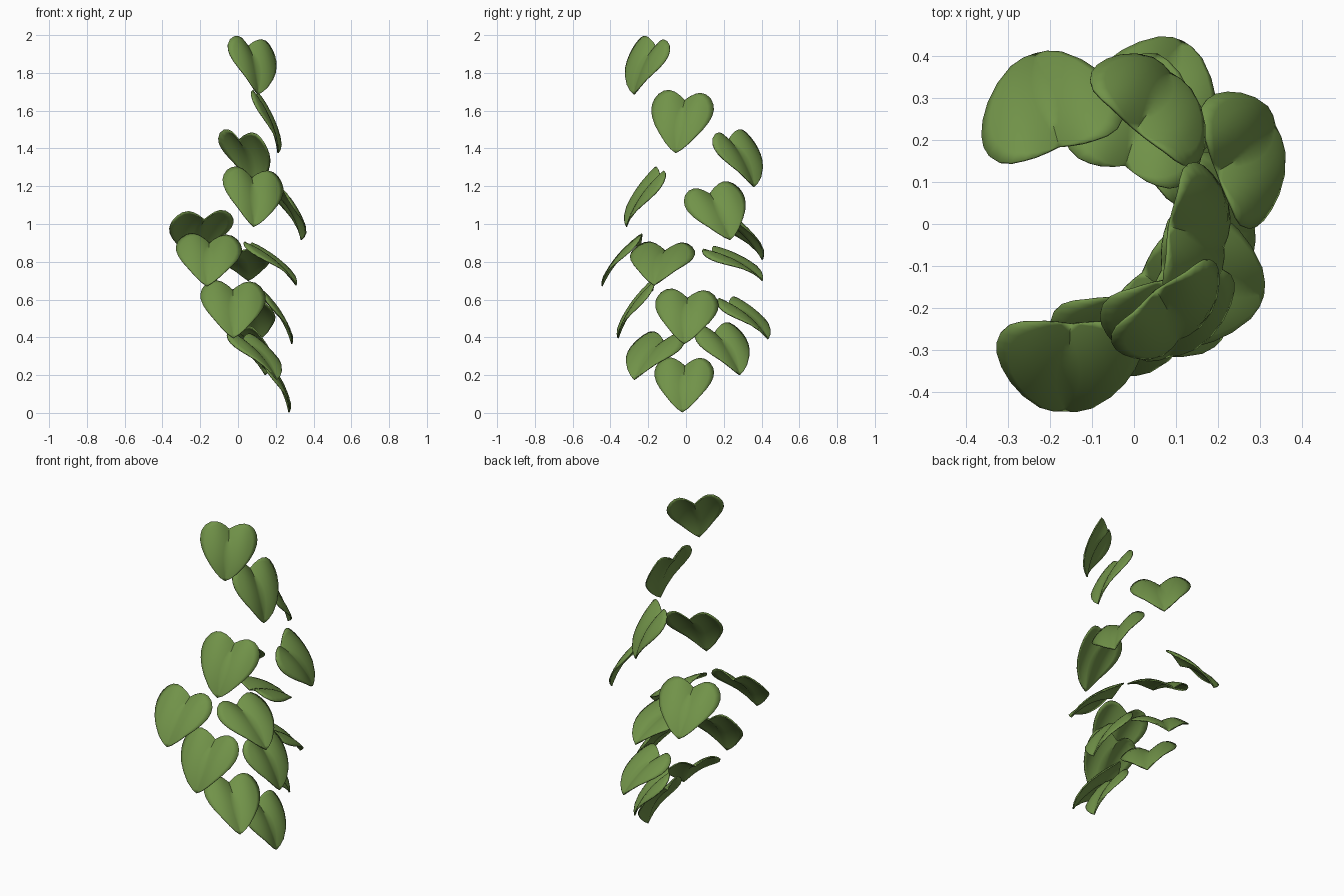
import bpy, bmesh, math
from mathutils import Vector

green = bpy.data.materials.new("leaf green")
green.diffuse_color = (0.165, 0.29, 0.066, 1)

# half outline of the heart: (share of half width, share of length), tip to notch
OUTLINE = [(0, 0), (.17, .045), (.36, .125), (.6, .27), (.78, .4), (.91, .53), (.98, .65),
           (.99, .75), (.95, .84), (.84, .93), (.68, .985), (.5, 1.0), (.34, .985),
           (.17, .945), (0, .89)]
STEPS = 6


def leaf(name, half, tip, left, right):
    """Heart leaf hung between its tip and the tops of its two lobes."""
    tip, left, right = Vector(tip), Vector(left), Vector(right)
    v = (left + right) / 2 - tip
    length = v.length
    v.normalize()
    w = right - left
    w = (w - v * w.dot(v)).normalized()
    n = w.cross(v)
    bm = bmesh.new()

    def point(a, u):
        s = abs(a)
        # arched along the length, edges falling back, midrib groove deepening to the notch
        h = 0.023 * (1 - (2 * u - 1) ** 2) + 0.018 * math.sin(math.pi * s) - 0.014 * s * s
        h -= 0.032 * u ** 3 * max(0, 1 - s / 0.6) ** 1.5
        return bm.verts.new(tip + w * (a * half) + v * (u * length) + n * h)

    rows = []
    last = len(OUTLINE) - 1
    for j, (a, u) in enumerate(OUTLINE):
        mid = OUTLINE[-1][1] * j / last
        if j in (0, last):
            rows.append([point(0, mid)] * (2 * STEPS + 1))
        else:
            rows.append([point(a * k / STEPS, mid + (u - mid) * abs(k) / STEPS)
                         for k in range(-STEPS, STEPS + 1)])
    for r0, r1 in zip(rows, rows[1:]):
        for k in range(2 * STEPS):
            quad = list(dict.fromkeys((r0[k], r0[k + 1], r1[k + 1], r1[k])))
            bm.faces.new(quad)
    me = bpy.data.meshes.new(name)
    bm.to_mesh(me)
    bm.free()
    me.materials.append(green)
    ob = bpy.data.objects.new(name, me)
    bpy.context.collection.objects.link(ob)
    solid = ob.modifiers.new("thickness", 'SOLIDIFY')
    solid.thickness = 0.007
    solid.offset = 0
    bpy.context.view_layer.objects.active = ob
    ob.select_set(True)
    bpy.ops.object.shade_smooth_by_angle(angle=math.radians(50))
    ob.select_set(False)


# leaves of the vine from top to bottom: half width, tip, left lobe, right lobe
LEAVES = [
    (.158, (.105, -.275, 1.685), (-.02, -.21, 1.995), (.13, -.10, 1.965)),
    (.167, (.212, -.055, 1.375), (.066, -.097, 1.70), (.096, .093, 1.69)),
    (.168, (.085, .36, 1.195), (.098, .152, 1.455), (-.092, .282, 1.515)),
    (.167, (.083, -.315, .985), (-.02, -.15, 1.295), (.17, -.10, 1.275)),
    (.168, (.335, .235, .915), (.228, .025, 1.175), (.158, .205, 1.22)),
    (.175, (-.235, .405, .81), (-.09, .195, 1.06), (-.26, .14, 1.06)),
    (.175, (-.165, -.445, .67), (-.245, -.225, .94), (-.055, -.225, .935)),
    (.174, (.308, -.17, .675), (.018, -.20, .90), (.073, -.01, .885)),
    (.170, (.055, .405, .70), (.065, .08, .855), (-.12, .145, .87)),
    (.160, (.115, .435, .39), (.095, .17, .59), (-.07, .24, .61)),
    (.174, (-.025, -.36, .395), (-.13, -.175, .69), (.075, -.155, .69)),
    (.168, (.285, -.01, .365), (.115, -.08, .645), (.115, .10, .645)),
    (.160, (.207, -.275, .175), (-.065, -.17, .435), (.075, -.035, .395)),
    (.158, (.145, .285, .20), (.06, .075, .445), (-.05, .205, .475)),
    (.158, (.27, -.02, .003), (.12, -.09, .285), (.13, .08, .285)),
]
for i, data in enumerate(LEAVES):
    leaf("leaf_%02d" % (i + 1), *data)
